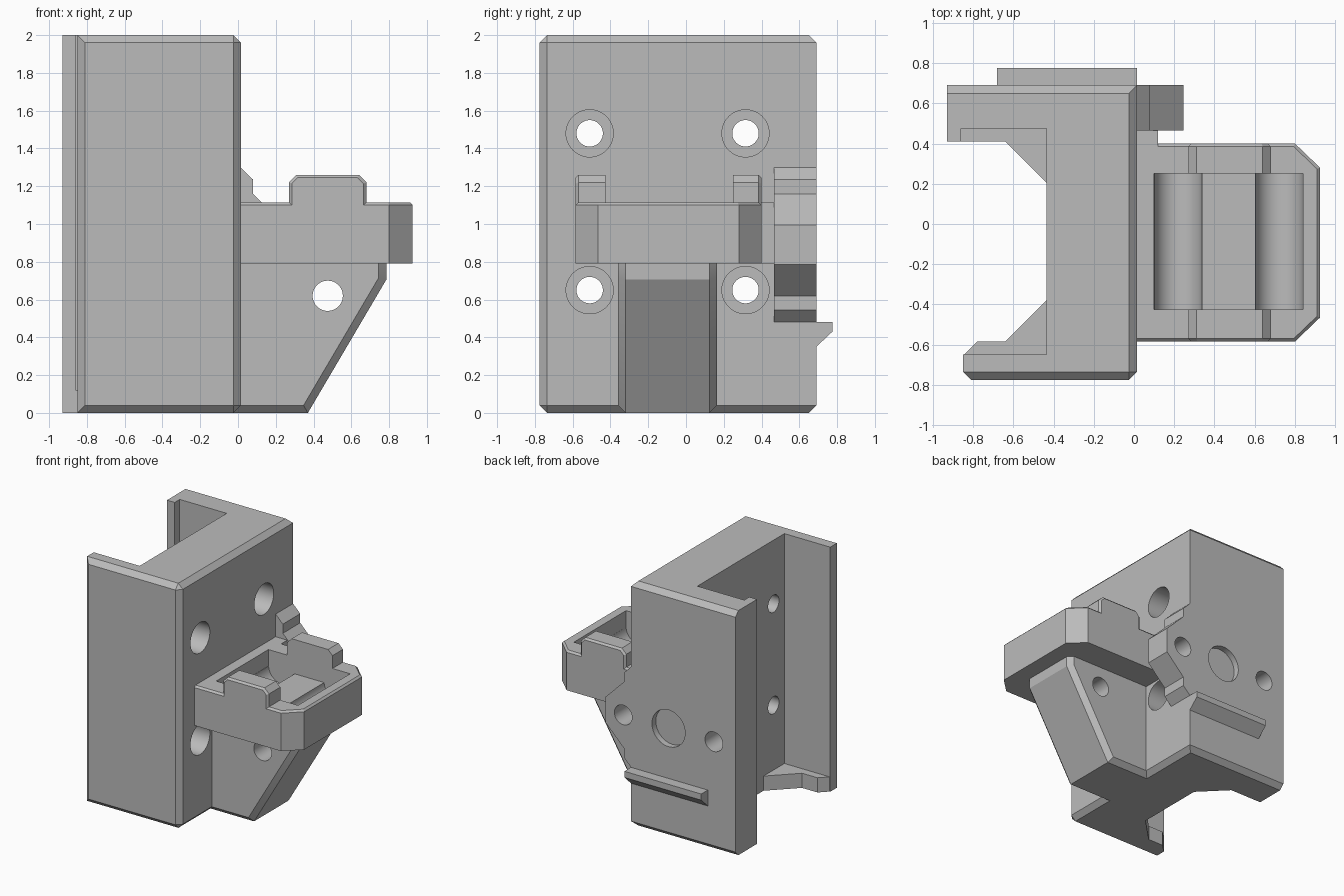
import bpy, bmesh
from mathutils import Vector

if "Cube" in bpy.data.objects:
    bpy.data.objects.remove(bpy.data.objects["Cube"])

grey = bpy.data.materials.new("plain grey")
grey.use_nodes = True
grey.diffuse_color = (0.5, 0.5, 0.5, 1)
grey.node_tree.nodes["Principled BSDF"].inputs["Base Color"].default_value = (0.5, 0.5, 0.5, 1)


def place(axis, a, b, t):
    return Vector({"x": (t, a, b), "y": (a, t, b), "z": (a, b, t)}[axis])


def prism(name, axis, pts, lo, hi, rule=None, width=0.04):
    """Extrude a profile along an axis and chamfer the edges whose midpoint fits the rule."""
    bm = bmesh.new()
    base = bm.faces.new([bm.verts.new(place(axis, a, b, lo)) for a, b in pts])
    grown = bmesh.ops.extrude_face_region(bm, geom=[base])["geom"]
    verts = [g for g in grown if isinstance(g, bmesh.types.BMVert)]
    bmesh.ops.translate(bm, verts=verts, vec=place(axis, 0, 0, hi - lo))
    bmesh.ops.recalc_face_normals(bm, faces=bm.faces)
    if rule:
        edges = [e for e in bm.edges if rule((e.verts[0].co + e.verts[1].co) / 2)]
        bmesh.ops.bevel(bm, geom=edges, offset=width, segments=1, affect="EDGES", profile=0.5)
    mesh = bpy.data.meshes.new(name)
    bm.to_mesh(mesh)
    bm.free()
    mesh.materials.append(grey)
    ob = bpy.data.objects.new(name, mesh)
    bpy.context.collection.objects.link(ob)
    return ob


def box(name, x, y, z):
    return prism(name, "z", [(x[0], y[0]), (x[1], y[0]), (x[1], y[1]), (x[0], y[1])], *z)


def rod(name, axis, a, b, r, lo, hi):
    """Cylinder along an axis, used as a cutter."""
    bm = bmesh.new()
    bmesh.ops.create_circle(bm, segments=48, radius=r)
    pts = [(a + v.co.x, b + v.co.y) for v in bm.verts]
    bm.free()
    return prism(name, axis, pts, lo, hi)


def cut(ob, cutters):
    for c in cutters:
        c.hide_render = True
        m = ob.modifiers.new("cut", "BOOLEAN")
        m.operation, m.solver, m.object = "DIFFERENCE", "EXACT", c
    bpy.context.view_layer.update()
    deps = bpy.context.evaluated_depsgraph_get()
    mesh = bpy.data.meshes.new_from_object(ob.evaluated_get(deps))
    ob.modifiers.clear()
    ob.data = mesh


def smooth(ob):
    bpy.ops.object.select_all(action="DESELECT")
    ob.select_set(True)
    bpy.context.view_layer.objects.active = ob
    bpy.ops.object.shade_smooth_by_angle(angle=0.4)


# Channel body with uneven flanges and a lip on the rear one
channel = prism(
    "channel_body", "z",
    [(-0.85, -0.775), (0.015, -0.775), (0.015, 0.69), (-0.93, 0.69), (-0.93, 0.41), (-0.86, 0.41),
     (-0.86, 0.475), (-0.435, 0.475), (-0.435, -0.65), (-0.85, -0.65)], 0, 2,
    lambda m: m.y < -0.76 or (abs(m.z - 1) > 0.9 and (m.y > 0.68 or m.x > 0.01)))

# Floor gussets inside the channel
prism("rear_gusset", "z", [(-0.45, 0.205), (-0.435, 0.205), (-0.435, 0.48), (-0.87, 0.48),
                           (-0.87, 0.41), (-0.64, 0.41), (-0.435, 0.205)][1:6], 0, 0.12)
prism("front_gusset", "z", [(-0.435, -0.38), (-0.64, -0.585), (-0.78, -0.585),
                            (-0.845, -0.65), (-0.435, -0.65)], 0, 0.12)

# Rear ridge
prism("rear_ridge", "x", [(0.68, 0.48), (0.775, 0.48), (0.775, 0.43), (0.69, 0.35), (0.68, 0.35)],
      -0.68, 0.015)

# Side lug, symmetric about its middle height
mid = 0.89
half = [(0, 0.41), (0.015, 0.41), (0.08, 0.345), (0.08, 0.27), (0.245, 0.105)]
lug = prism("side_lug", "y", [(x, mid + h) for x, h in half] + [(x, mid - h) for x, h in half[::-1]],
            0.465, 0.69)
box("lug_bridge", (0, 0.12), (0.38, 0.47), (0.79, 1.115))

# Screw holes with counterbores, and holes in the rear face
screw_cutters = []
for y in (-0.51, 0.315):
    for z in (0.65, 1.48):
        screw_cutters += [rod("screw_cutter", "x", y, z, 0.07, -0.6, 0.2),
                          rod("counterbore_cutter", "x", y, z, 0.125, -0.22, 0.2)]
rear_cutters = [rod("rear_hole_cutter", "y", x, mid, 0.08, 0.44, 0.8) for x in (0.085, -0.735)]
recess = rod("rear_recess_cutter", "y", -0.325, mid, 0.15, 0.64, 0.8)
cut(channel, screw_cutters + rear_cutters + [recess])
cut(lug, rear_cutters[:1])

# Tray with a pocket for two rods
tray = prism(
    "tray", "z",
    [(-0.01, -0.585), (0.8, -0.585), (0.925, -0.465), (0.925, 0.28), (0.8, 0.4), (-0.01, 0.4)],
    0.79, 1.115, lambda m: m.z > 1.11 and m.x > 0.1, 0.015)
pocket_cutters = [box("pocket_cutter", (0.1, 0.84), (-0.425, 0.25), (0.98, 1.3))]
pocket_cutters += [rod("rod_seat_cutter", "y", x, 0.985, 0.118, -0.425, 0.25) for x in (0.22, 0.722)]
cut(tray, pocket_cutters)

# Raised tabs at both ends of the tray
tab = [(0.27, 1.05), (0.68, 1.05), (0.68, 1.22), (0.64, 1.26), (0.31, 1.26), (0.27, 1.22)]
prism("front_tab", "y", tab, -0.585, -0.425, lambda m: m.y < -0.58 and m.z > 1.1, 0.015)
prism("rear_tab", "y", tab, 0.25, 0.4, lambda m: m.y > 0.39 and m.z > 1.1, 0.015)

# Support rib under the tray
rib = prism(
    "support_rib", "y",
    [(-0.05, 0), (0.37, 0), (0.785, 0.705), (0.785, 0.81), (-0.05, 0.81)], -0.36, 0.165,
    lambda m: (m.y < -0.35 or m.y > 0.16) and m.x > 0.1 and m.z < 0.8)
rib_cutter = rod("rib_hole_cutter", "y", 0.475, 0.62, 0.08, -0.6, 0.4)
cut(rib, [rib_cutter])

# Remove the cutters and smooth the round surfaces
for c in screw_cutters + rear_cutters + pocket_cutters + [recess, rib_cutter]:
    bpy.data.objects.remove(c)
for ob in (channel, lug, tray, rib):
    smooth(ob)
